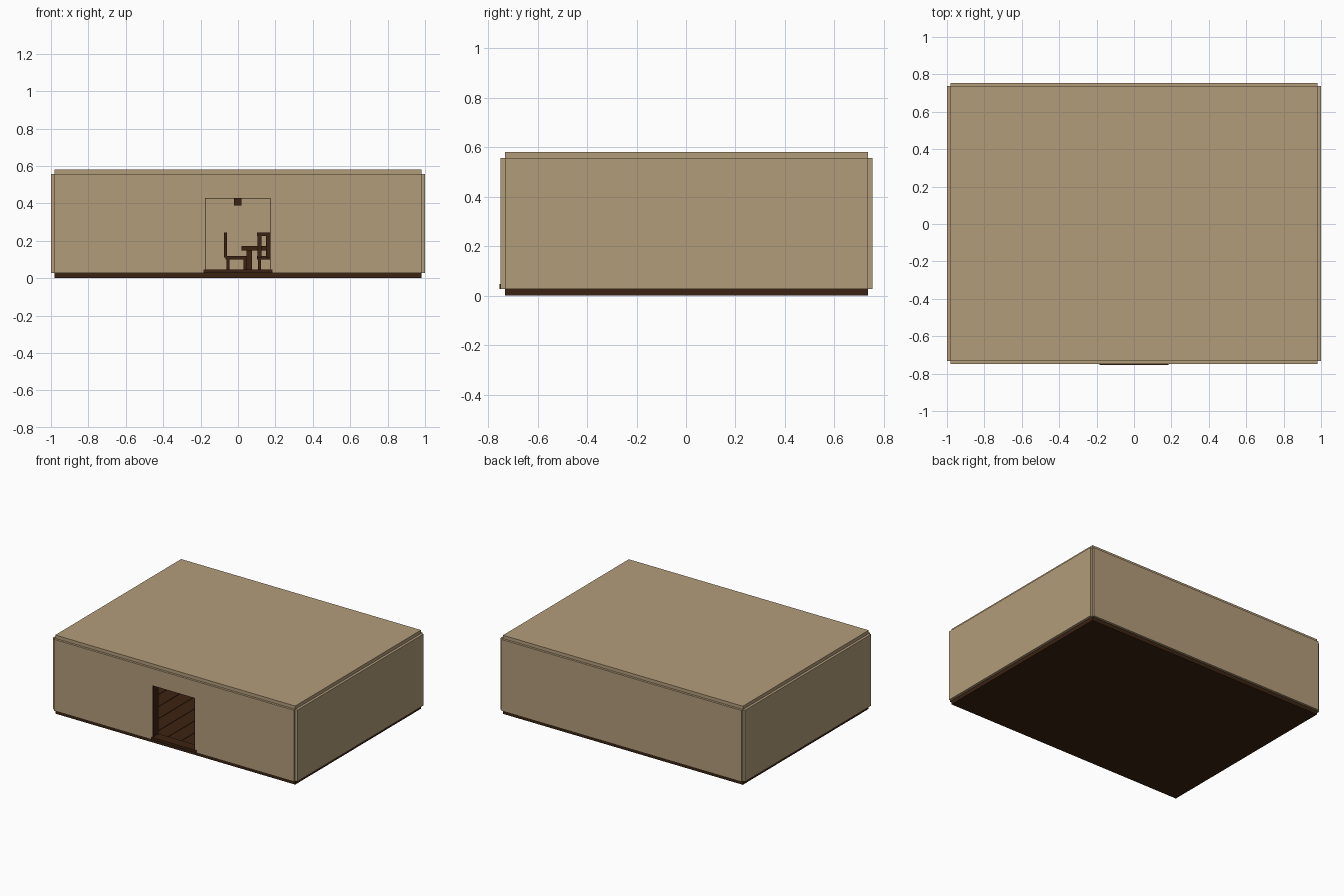
import bpy, bmesh
from math import cos, sin, radians

if "Cube" in bpy.data.objects:
    bpy.data.objects.remove(bpy.data.objects["Cube"])


def material(name, rgb):
    m = bpy.data.materials.new(name)
    m.diffuse_color = (*rgb, 1)
    m.use_nodes = True
    m.node_tree.nodes["Principled BSDF"].inputs["Base Color"].default_value = m.diffuse_color
    return m


TAN = material("tan plaster", (0.45, 0.335, 0.195))
WOOD = material("dark wood", (0.045, 0.017, 0.006))


def boxes(name, spans, mat, loc=(0, 0, 0), turn=0):
    """One object made of boxes, each given as (x0, x1, y0, y1, z0, z1)."""
    bm = bmesh.new()
    for x0, x1, y0, y1, z0, z1 in spans:
        cube = bmesh.ops.create_cube(bm, size=1)
        for v in cube["verts"]:
            v.co.x = (x0 + x1) / 2 + v.co.x * (x1 - x0)
            v.co.y = (y0 + y1) / 2 + v.co.y * (y1 - y0)
            v.co.z = (z0 + z1) / 2 + v.co.z * (z1 - z0)
    mesh = bpy.data.meshes.new(name)
    bm.to_mesh(mesh)
    bm.free()
    mesh.materials.append(mat)
    ob = bpy.data.objects.new(name, mesh)
    ob.location = loc
    ob.rotation_euler.z = radians(turn)
    bpy.context.collection.objects.link(ob)
    return ob


# Shell levels and extents
X0, X1 = 0.981, 1.0
YF0, YF1, YB1, YB0 = -0.7495, -0.733, 0.737, 0.7535
Z0, Z1, Z2 = 0.028, 0.556, 0.581
DL, DR, DT = -0.176, 0.173, 0.43

# Walls, with the doorway left open in the front
boxes("front_wall", [(-X0, DL, YF0, YF1, Z0, Z1), (DR, X0, YF0, YF1, Z0, Z1),
                     (DL, DR, YF0, YF1, DT, Z1)], TAN)
boxes("back_wall", [(-X0, X0, YB1, YB0, Z0, Z1)], TAN)
for side, s in (("left", -1), ("right", 1)):
    a, b = sorted((s * X0, s * X1))
    boxes(side + "_wall", [(a, b, YF1, YB1, Z0, Z1)], TAN)
boxes("roof", [(-X0, X0, YF1, YB1, Z1, Z2)], TAN)

# Floor slab with planks running front to back
boxes("floor", [(-X0, X0, YF1, YB1, 0, Z0)], WOOD)
N = 18
W = 2 * X0 / N
boxes("floor_planks", [(-X0 + i * W + 0.002, -X0 + (i + 1) * W - 0.002, YF1 + 0.001, YB1 - 0.001,
                        Z0 - 0.005, Z0 + 0.006) for i in range(N)], WOOD)

# Doorway lining and threshold
boxes("door_lining", [(DL, DL + 0.003, YF0 + 0.001, -0.68, Z0, DT),
                      (DR - 0.003, DR, YF0 + 0.001, -0.68, Z0, DT),
                      (DL, DR, YF0 + 0.001, -0.68, DT - 0.003, DT)], WOOD)
boxes("threshold", [(-0.185, 0.185, -0.7535, -0.68, Z0, 0.047)], WOOD)

# Ceiling beam along the room
boxes("ceiling_beam", [(-0.022, 0.018, -0.65, YB1 - 0.01, 0.388, 0.435)], WOOD)


def chair(x, y, turn):
    """Chair facing local +x."""
    legs = [(a - 0.008, a + 0.008, b - 0.008, b + 0.008, Z0, 0.1)
            for a in (-0.045, 0.045) for b in (-0.045, 0.045)]
    seat = (-0.058, 0.058, -0.058, 0.058, 0.1, 0.12)
    posts = [(-0.068, -0.052, b - 0.01, b + 0.01, 0.11, 0.245) for b in (-0.045, 0, 0.045)]
    rail = (-0.068, -0.052, -0.058, 0.058, 0.225, 0.245)
    boxes("chair", legs + [seat, rail] + posts, WOOD, (x, y, 0), turn)


def table_set(x, y):
    """Table with a chair on each side."""
    legs = [(a - 0.014, a + 0.014, b - 0.014, b + 0.014, Z0, 0.15)
            for a in (-0.1, 0.1) for b in (-0.1, 0.1)]
    boxes("table", legs + [(-0.14, 0.14, -0.14, 0.14, 0.147, 0.172)], WOOD, (x, y, 0))
    for turn in (0, 90, 180, 270):
        t = radians(turn)
        chair(x - 0.168 * cos(t), y - 0.168 * sin(t), turn)


# Seating seen through the door, and the same to the sides
table_set(0.16, 0.3)
for tx, ty in ((-0.6, 0.2), (0.62, 0.3), (0.62, -0.35)):
    table_set(tx, ty)
